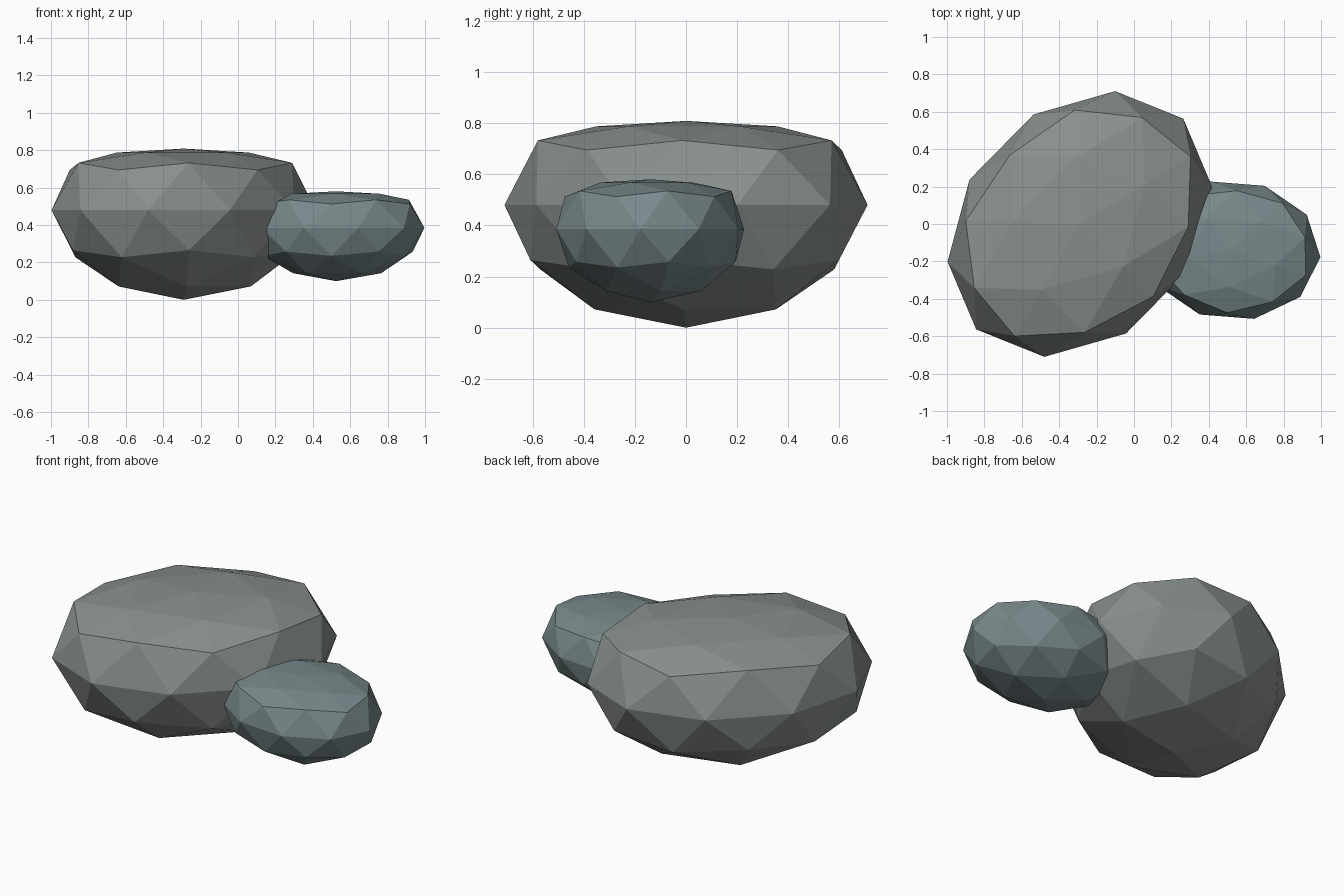
import bpy, bmesh, math
from mathutils import Matrix, Vector

if "Cube" in bpy.data.objects:
    bpy.data.objects.remove(bpy.data.objects["Cube"])


def boulder(name, centre, radii, turn, color):
    """Low-poly stone: a stretched icosphere with a flattened crown."""
    bm = bmesh.new()
    bmesh.ops.create_icosphere(bm, subdivisions=2, radius=1.0)
    rot = Matrix.Rotation(math.radians(turn), 3, 'Z')
    for v in bm.verts:
        # squash everything above the shoulder line
        if v.co.z > 0.55:
            v.co.z = 0.55 + (v.co.z - 0.55) * 0.3
        scaled = Vector([c * r for c, r in zip(v.co, radii)])
        v.co = rot @ scaled
    mesh = bpy.data.meshes.new(name)
    bm.to_mesh(mesh)
    bm.free()
    obj = bpy.data.objects.new(name, mesh)
    obj.location = centre
    bpy.context.collection.objects.link(obj)
    mat = bpy.data.materials.new(name + "_stone")
    mat.diffuse_color = color
    mat.use_nodes = True
    mat.node_tree.nodes["Principled BSDF"].inputs["Base Color"].default_value = mat.diffuse_color
    mesh.materials.append(mat)
    return obj


# Main stone
boulder("large_rock", (-0.29, 0.0, 0.48), (0.617, 0.79, 0.48), -44.5,
        (0.25, 0.28, 0.27, 1))

# Smaller stone leaning into its right side
boulder("small_rock", (0.525, -0.14, 0.385), (0.375, 0.473, 0.285), -94.5,
        (0.19, 0.25, 0.26, 1))
